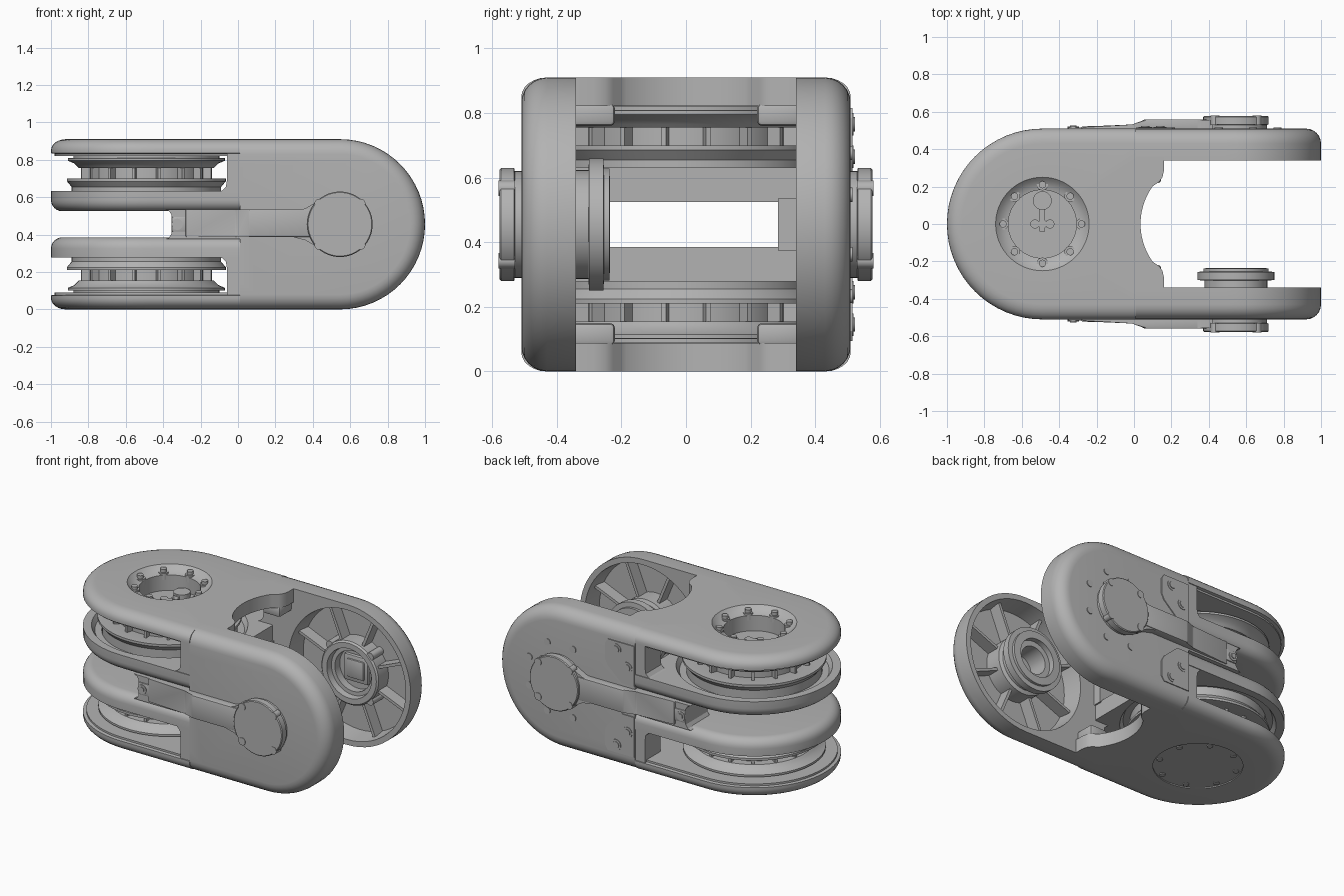
import bpy, bmesh
from math import sin, cos, pi, radians
from mathutils import Matrix, Vector

if "Cube" in bpy.data.objects:
    bpy.data.objects.remove(bpy.data.objects["Cube"])

grey = bpy.data.materials.new("machined_grey")
grey.use_nodes = True
grey.diffuse_color = (0.45, 0.45, 0.45, 1)
grey.node_tree.nodes["Principled BSDF"].inputs["Base Color"].default_value = (0.45, 0.45, 0.45, 1)

H, MID = 0.91, 0.455
SIDE = (0.545, 0.535, 1)     # fork: centre x, length to seam, direction of round end
PLATE = (-0.49, 0.50, -1)    # drum half
SEG = 64

# Placement of a (u, v, height) point on each face of the body
UP = lambda u, v, h: (u, v, h)
DOWN = lambda u, v, h: (u, v, H - h)
FRONT = lambda u, v, h: (u, -h, MID + v)
BACK = lambda u, v, h: (u, h, MID + v)


def finish(name, bm):
    bmesh.ops.recalc_face_normals(bm, faces=bm.faces)
    me = bpy.data.meshes.new(name)
    bm.to_mesh(me)
    bm.free()
    me.materials.append(grey)
    me.shade_smooth()
    me.set_sharp_from_angle(angle=radians(32))
    ob = bpy.data.objects.new(name, me)
    bpy.context.collection.objects.link(ob)
    return ob


def outline(spec, r, kind):
    """Circle, or a circle whose inner half is squared off at the seam."""
    cx, end, d = spec
    pts = []
    for i in range(SEG):
        u, v = cos(2 * pi * i / SEG), sin(2 * pi * i / SEG)
        if kind == "slab" and u < -1e-6:
            m = max(-u, abs(v))
            pts.append((cx + d * end * u / m, r * v / m))
        else:
            pts.append((cx + d * r * u, r * v))
    return pts


def loft(name, spec, rings, place, cap_start=True, cap_end=True):
    bm = bmesh.new()
    loops = [[bm.verts.new(place(x, y, h)) for x, y in outline(spec, r, k)]
             for r, h, k in rings]
    for a, b in zip(loops, loops[1:]):
        for i in range(SEG):
            j = (i + 1) % SEG
            bm.faces.new((a[i], a[j], b[j], b[i]))
    if cap_start:
        bm.faces.new(loops[0])
    if cap_end:
        bm.faces.new(loops[-1])
    return finish(name, bm)


def turned(name, spec, profile, place, **kw):
    return loft(name, spec, [(r, h, "round") for r, h in profile], place, **kw)


def disc(name, u, v, r, h0, h1, place):
    return turned(name, (u, 0, 1), [(r, h0), (r, h1)], lambda x, y, h: place(x, y + v, h))


def prism(name, pts, h0, h1, place, bevel=0):
    bm = bmesh.new()
    lo = [bm.verts.new(place(x, y, h0)) for x, y in pts]
    hi = [bm.verts.new(place(x, y, h1)) for x, y in pts]
    bm.faces.new(lo)
    bm.faces.new(hi)
    for i in range(len(pts)):
        j = (i + 1) % len(pts)
        bm.faces.new((lo[i], lo[j], hi[j], hi[i]))
    if bevel:
        bmesh.ops.bevel(bm, geom=bm.edges[:], offset=bevel, segments=2, affect="EDGES", profile=0.5)
    return finish(name, bm)


def rect(x0, x1, y0, y1):
    return [(x0, y0), (x1, y0), (x1, y1), (x0, y1)]


def polar(cx, r, n, start=0):
    return [(cx + r * cos(start + 2 * pi * i / n), r * sin(start + 2 * pi * i / n), start + 2 * pi * i / n)
            for i in range(n)]


def fillet(r, h, dr, dh, n=6):
    return [(r - dr * (1 - cos(pi / 2 * i / n)), h + dh * sin(pi / 2 * i / n), "slab") for i in range(n + 1)]


CS, CP = SIDE[0], PLATE[0]

# Drum half: outer plates
edge = [(0.40, 0.82, "round"), (0.49, 0.82, "slab"), (0.49, 0.832, "slab"),
        (0.51, 0.835, "slab")] + fillet(0.51, 0.85, 0.08, 0.06)
bowl = [(0.25, H), (0.235, 0.895), (0.205, 0.875), (0.182, 0.87), (0.182, 0.77)]
loft("top_plate", PLATE, edge + [(r, h, "round") for r, h in bowl], UP, cap_start=False)
recess = [(0.265, H), (0.265, 0.903)]
loft("bottom_plate", PLATE, edge + [(r, h, "round") for r, h in recess], DOWN)
for x, y, a in polar(CP, 0.21, 8):
    disc("top_bolt", x, y, 0.03, 0.84, 0.882, UP)
    disc("top_bolt_head", x, y, 0.019, 0.88, 0.902, UP)
for x, y, a in polar(CP, 0.235, 8, pi / 8):
    disc("bottom_bolt", x, y, 0.018, 0.89, 0.909, DOWN)

# Small fittings on the floor of the top opening
disc("socket_lug", CP, 0.125, 0.05, 0.76, 0.80, UP)
prism("socket_bar", rect(CP - 0.015, CP + 0.015, -0.04, 0.10), 0.76, 0.79, UP)
for dx in (-0.04, 0, 0.04):
    disc("socket_nut", CP + dx, 0, 0.024, 0.76, 0.795, UP)

# Inner plates, rotor rings and webs, mirrored above and below
for side, place in (("upper", UP), ("lower", DOWN)):
    rings = [(0.44, 0.60, "round"), (0.46, 0.632, "round"), (0.51, 0.632, "slab")]
    rings += [(r, 1.17 - h, k) for r, h, k in fillet(0.51, 0.585, 0.06, 0.06)]
    loft(side + "_inner_plate", PLATE, rings, place)
    turned(side + "_rotor", PLATE, [
        (0.40, 0.60), (0.40, 0.655), (0.425, 0.685), (0.425, 0.70), (0.37, 0.70), (0.31, 0.695),
        (0.31, 0.755), (0.36, 0.755), (0.37, 0.765), (0.385, 0.78), (0.42, 0.795), (0.42, 0.808),
        (0.39, 0.81), (0.39, 0.83)], place, cap_start=False, cap_end=False)
    for x, y, a in polar(CP, 0.335, 16, pi / 16):
        c, s = cos(a), sin(a)
        pts = [(x + c * p - s * q, y + s * p + c * q) for p, q in rect(-0.035, 0.02, -0.008, 0.008)]
        prism(side + "_rotor_pillar", pts, 0.69, 0.765, place)
    # Bridge web with a concave edge and bolted corner lugs
    half = [(0.38 - 0.345 * cos(t), 0.345 * sin(t)) for t in [radians(36 * i / 10) for i in range(11)]]
    half += [(0.135, 0.225), (0.152, 0.25), (0.16, 0.285), (0.16, 0.36)]
    web = [(-0.05, 0.36), (-0.05, -0.36)] + [(x, -y) for x, y in reversed(half)] + half[1:]
    prism(side + "_bridge_web", web, 0.822, H, place)
    for m in (-1, 1):
        prism(side + "_lug", rect(0.02, 0.145, min(m * 0.22, m * 0.36), max(m * 0.22, m * 0.36)),
              0.76, 0.83, place, 0.015)
        turned(side + "_lug_bolt", (0.08, 0, 1),
               [(0.056, 0.90), (0.056, 0.914), (0.042, 0.914), (0.04, 0.9105)],
               lambda x, y, h, m=m: place(x, y + m * 0.27, min(h, H) if h < 0.912 else 0.91 + 0.0))

# Fork half, built on the front and the back
for side, place in (("front", FRONT), ("back", BACK)):
    rings = [(0.405, 0.47, "round"), (0.42, 0.34, "round"), (MID, 0.34, "slab")]
    rings += fillet(MID, 0.43, 0.08, 0.08)
    loft(side + "_fork_plate", SIDE, rings, place)
    # Radial ribs in the hollow
    for x, y, a in polar(CS, 0.29, 8, pi / 8):
        c, s = cos(a), sin(a)
        pts = [(x + c * p - s * q, y + s * p + c * q) for p, q in rect(-0.12, 0.122, -0.009, 0.009)]
        prism(side + "_rib", pts, 0.39, 0.48, place)
    # Side wall joining the inner plates, with a rounded slot end
    wall = [(0.02, -0.08), (0.02, 0.08), (-0.39, 0.08), (-0.37, 0.072)]
    wall += [(-0.355 + 0.0 * i, 0.05 - 0.02 * i) for i in range(6)] + [(-0.37, -0.072), (-0.39, -0.08)]
    prism(side + "_slot_wall", wall, 0.285, 0.51, place)
    for m in (-1, 1):
        post = [(0.03, m * 0.16), (-0.12, m * 0.172), (-0.085, m * 0.18), (-0.065, m * 0.20),
                (-0.06, m * 0.23), (-0.06, m * 0.38), (0.03, m * 0.38)]
        prism(side + "_seam_post", post, 0.345, 0.505, place)
    # Cover arm: thin tongue stepping up to the round cap
    arm = [(-0.28, 0.49), (-0.28, 0.522), (-0.01, 0.526), (0.06, 0.56), (0.42, 0.56), (0.42, 0.49)]
    sgn = -1 if side == "front" else 1
    prism(side + "_cover_arm", arm, 0.387, 0.535, lambda x, y, h: (x, sgn * y, h), 0.006)
    prism(side + "_arm_flare", [(0.30, -0.07), (0.36, -0.085), (0.42, -0.12), (0.42, 0.12),
                                (0.36, 0.085), (0.30, 0.07)], 0.50, 0.555, place)
    prism(side + "_arm_tab", rect(-0.355, -0.27, -0.04, 0.04), 0.49, 0.517, place, 0.008)
    disc(side + "_tab_washer", -0.325, 0, 0.03, 0.50, 0.521, place)
    disc(side + "_tab_bolt", -0.325, 0, 0.017, 0.50, 0.527, place)
    turned(side + "_cap", SIDE, [(0.165, 0.50), (0.165, 0.53), (0.175, 0.532), (0.175, 0.572),
                                 (0.17, 0.577)], place)
    for x, y, a in polar(CS, 0.178, 4, pi / 4):
        disc(side + "_cap_screw", x - 0.02 * cos(a), y - 0.02 * sin(a), 0.024, 0.53, 0.58, place)

# Bearing hub on the inside of the front fork plate
turned("bearing_hub", SIDE, [
    (0.19, 0.48), (0.19, 0.36), (0.168, 0.35), (0.168, 0.302), (0.205, 0.30), (0.205, 0.256),
    (0.174, 0.254), (0.174, 0.237), (0.125, 0.235), (0.125, 0.27), (0.09, 0.27), (0.09, 0.40)], FRONT)

# Ring and square socket on the inside of the back fork plate
turned("socket_ring", SIDE, [(0.205, 0.48), (0.205, 0.37), (0.195, 0.36), (0.16, 0.36),
                             (0.155, 0.40), (0.13, 0.40), (0.13, 0.45)], BACK)
for a, b in ((0.085, 0.43), (0.06, 0.42)):
    prism("square_socket", rect(CS - a, CS + a, -a, a), b, 0.46, BACK, 0.008)
for x, y, a in polar(CS, 0.205, 4, pi / 4):
    disc("ring_screw", x, y, 0.025, 0.365, 0.47, BACK)

# Bolted pads and screws on the outside of the back fork plate
for m in (-1, 1):
    pad = [(0.012, 0.10), (0.10, 0.10), (0.20, 0.19), (0.22, 0.23), (0.22, 0.33), (0.20, 0.36), (0.012, 0.36)]
    prism("back_pad", [(x, m * y) for x, y in pad], 0.50, 0.516, BACK)
    for x, y in ((0.14, 0.31), (0.06, 0.21)):
        disc("pad_washer", x, m * y, 0.035, 0.51, 0.519, BACK)
        disc("pad_bolt", x, m * y, 0.022, 0.51, 0.523, BACK)
for x, y, a in polar(CS, 0.24, 8, pi / 8):
    if x > 0.36:
        disc("back_screw", x, y, 0.022, 0.50, 0.515, BACK)
